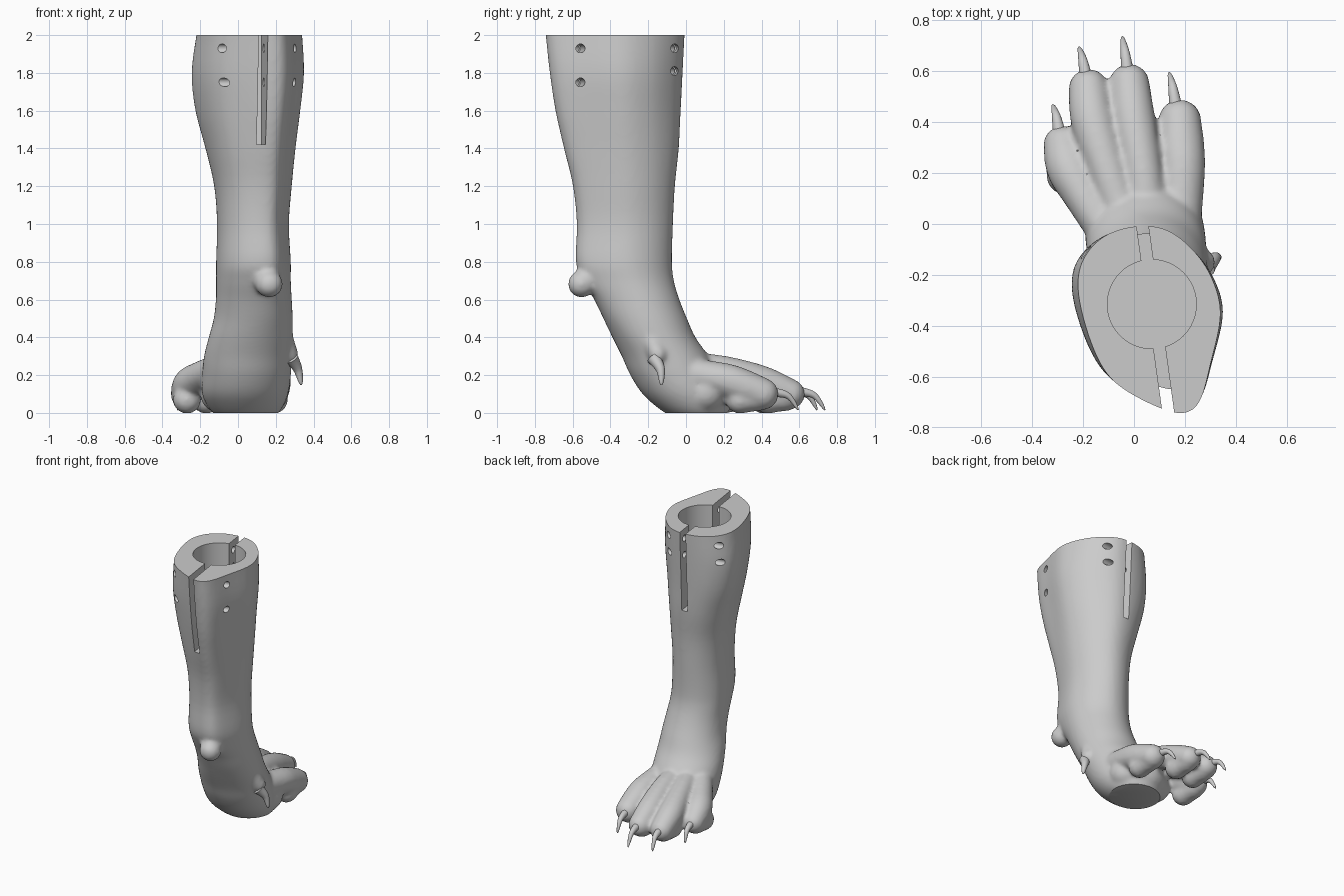
import bpy, bmesh, math
from mathutils import Vector, Matrix

cube = bpy.data.objects.get("Cube")
if cube:
    bpy.data.objects.remove(cube)

grey = bpy.data.materials.new("plain_grey")
grey.use_nodes = True
grey.diffuse_color = (0.6, 0.6, 0.6, 1)
grey.node_tree.nodes["Principled BSDF"].inputs["Base Color"].default_value = (0.6, 0.6, 0.6, 1)


def make_object(name, bm):
    bmesh.ops.recalc_face_normals(bm, faces=bm.faces)
    mesh = bpy.data.meshes.new(name)
    bm.to_mesh(mesh)
    bm.free()
    mesh.materials.append(grey)
    obj = bpy.data.objects.new(name, mesh)
    bpy.context.collection.objects.link(obj)
    return obj


def smooth(obj, angle):
    bpy.ops.object.select_all(action='DESELECT')
    obj.select_set(True)
    bpy.context.view_layer.objects.active = obj
    bpy.ops.object.shade_smooth_by_angle(angle=math.radians(angle))


def catmull(points, steps, closed=False):
    """Smooth curve through points of any dimension."""
    pts = [Vector(p) for p in points]
    n = len(pts)
    pick = (lambda i: pts[i % n]) if closed else (lambda i: pts[max(0, min(n - 1, i))])
    out = []
    for i in range(n if closed else n - 1):
        a, b, c, d = (pick(i + k) for k in (-1, 0, 1, 2))
        for s in range(steps):
            t = s / steps
            out.append(0.5 * (2 * b + (c - a) * t + (2 * a - 5 * b + 4 * c - d) * t * t
                              + (3 * b - a - 3 * c + d) * t ** 3))
    return out if closed else out + [pts[-1]]


def loft(bm, rings):
    loops = [[bm.verts.new(p) for p in ring] for ring in rings]
    for a, b in zip(loops, loops[1:]):
        for i in range(len(a)):
            j = (i + 1) % len(a)
            bm.faces.new((a[i], a[j], b[j], b[i]))
    bm.faces.new(loops[0][::-1])
    bm.faces.new(loops[-1])


def blob_chain(bm, points, steps=7):
    """Overlapping balls along a path of (x, y, z, radius)."""
    for p in catmull(points, steps):
        bmesh.ops.create_icosphere(bm, subdivisions=3, radius=p[3],
                                   matrix=Matrix.Translation(p[:3]))


# Leg: egg-shaped outline fitted to the extents of each level
egg = [(0.0, -.01), (-.12, -.05), (-.2, -.14), (-.22, -.25), (-.19, -.4), (-.13, -.55),
       (-.05, -.64), (.1, -.72), (.2, -.74), (.26, -.69), (.3, -.55), (.34, -.35),
       (.3, -.2), (.22, -.09), (.12, -.02)]
egg = [((x - .06) / .28, (y + .375) / .365) for x, y in catmull(egg, 4, True)]

# z, x min, x max, y min, y max, amount of egg shape
levels = [(-.03, -.1, .18, -.06, .2, 0), (.02, -.15, .23, -.14, .23, 0),
          (.1, -.19, .265, -.23, .23, 0), (.2, -.19, .28, -.295, .18, 0),
          (.3, -.18, .285, -.34, .12, 0), (.4, -.155, .29, -.39, .05, 0),
          (.5, -.13, .29, -.44, .005, .1), (.6, -.12, .285, -.49, -.035, .2),
          (.7, -.12, .28, -.55, -.065, .4), (.8, -.12, .28, -.59, -.075, .5),
          (1.0, -.115, .27, -.585, -.07, .5), (1.2, -.13, .285, -.605, -.06, .6),
          (1.4, -.175, .305, -.65, -.04, .8), (1.6, -.225, .33, -.69, -.03, 1),
          (1.8, -.245, .35, -.72, -.02, 1), (2.0, -.22, .34, -.742, -.01, 1),
          (2.06, -.21, .335, -.75, -.008, 1)]

bm = bmesh.new()
rings = []
for z, x0, x1, y0, y1, k in catmull(levels, 4):
    ring = []
    for u, v in egg:
        r = math.hypot(u, v)
        u2, v2 = u / r + (u - u / r) * k, v / r + (v - v / r) * k
        ring.append(((x0 + x1) / 2 + u2 * (x1 - x0) / 2, (y0 + y1) / 2 + v2 * (y1 - y0) / 2, z))
    rings.append(ring)
loft(bm, rings)

# Toes, each running from the instep to a rounded tip
toes = [[(-.09, -.05, .24, .08), (-.2, .12, .19, .083), (-.255, .22, .15, .09), (-.28, .31, .1, .077)],
        [(-.03, 0, .25, .075), (-.1, .2, .22, .078), (-.16, .4, .16, .088), (-.178, .53, .1, .08)],
        [(.06, 0, .25, .075), (.035, .2, .225, .078), (0, .4, .165, .086), (-.018, .55, .1, .08)],
        [(.18, 0, .21, .085), (.19, .2, .175, .09), (.185, .3, .14, .093), (.18, .405, .1, .085)]]
for toe in toes:
    blob_chain(bm, toe)
    x, y, z, r = toe[-1]
    blob_chain(bm, [(x + .01, y - .12, .07, .075), (x, y - .02, .08, .07)], 3)

# Main pad, heel knob and dewclaw bulge
blob_chain(bm, [(-.1, .1, .1, .1), (.03, .17, .1, .1), (.16, .1, .11, .11)])
blob_chain(bm, [(.13, -.47, .74, .08), (.165, -.553, .682, .072)], 4)
blob_chain(bm, [(.235, -.2, .42, .05), (.27, -.15, .31, .05)], 5)
leg = make_object("leg_and_paw", bm)

remesh = leg.modifiers.new("blend", 'REMESH')
remesh.mode = 'VOXEL'
remesh.voxel_size = 0.013
relax = leg.modifiers.new("relax", 'SMOOTH')
relax.factor = 0.5
relax.iterations = 7

# Cutters: flat ends, socket bore, clamp slot and bolt holes
cutters = []


def cutter(name, matrix, radius=None):
    bm = bmesh.new()
    if radius:
        bmesh.ops.create_cone(bm, cap_ends=True, segments=48, radius1=radius, radius2=radius,
                              depth=1, matrix=matrix)
    else:
        bmesh.ops.create_cube(bm, size=1, matrix=matrix)
    obj = make_object(name, bm)
    obj.hide_render = True
    cutters.append(obj)
    mod = leg.modifiers.new(name, 'BOOLEAN')
    mod.operation = 'DIFFERENCE'
    mod.solver = 'EXACT'
    mod.object = obj


def box(x, y, z, sx, sy, sz, turn=0):
    return (Matrix.Translation((x, y, z)) @ Matrix.Rotation(turn, 4, 'Z')
            @ Matrix.Diagonal((sx, sy, sz, 1)))


TURN = 0.138
FLOOR = 1.42
cutter("top_trim", box(0, 0, 2.5, 3, 3, 1))
cutter("sole_trim", box(0, 0, -.5, 3, 3, 1))
cutter("bore_cut", Matrix.Translation((.07, -.315, FLOOR + .5)), .175)
cutter("slot_cut", box(.0835, -.37, FLOOR + .5, .046, 1.2, 1, TURN))
for x, y, z in ((.11, -.585, 1.93), (.11, -.585, 1.75), (.04, -.08, 1.93), (.04, -.08, 1.81)):
    cutter("bolt_hole_cut", Matrix.Translation((x, y, z)) @ Matrix.Rotation(TURN, 4, 'Z')
           @ Matrix.Rotation(math.pi / 2, 4, 'Y'), .023)

# Bake the cuts so that the shading can keep the cut edges sharp
graph = bpy.context.evaluated_depsgraph_get()
baked = bpy.data.meshes.new_from_object(leg.evaluated_get(graph))
leg.modifiers.clear()
leg.data = baked
baked.materials.clear()
baked.materials.append(grey)
for obj in cutters:
    bpy.data.objects.remove(obj)
smooth(leg, 40)


# Claws: curved tapering horns
def claw(name, base, tip, radius, lift):
    base, tip = Vector(base), Vector(tip)
    mid = (base + tip) / 2 + Vector(lift)
    path = catmull([base, mid, tip], 7)
    bm = bmesh.new()
    rings = []
    for i, p in enumerate(path):
        t = i / (len(path) - 1)
        ahead = path[min(i + 1, len(path) - 1)] - path[max(i - 1, 0)]
        turn = ahead.to_track_quat('Z', 'Y')
        r = radius * math.sqrt(1.02 - t) * (1 - .25 * t)
        rings.append([p + turn @ Vector((r * math.cos(a), r * math.sin(a), 0))
                      for a in (math.tau * k / 16 for k in range(16))])
    loft(bm, rings)
    smooth(make_object(name, bm), 50)


claw("outer_right_claw", (-.292, .35, .11), (-.319, .468, .015), .027, (0, .015, .028))
claw("inner_right_claw", (-.188, .57, .115), (-.216, .695, .015), .027, (0, .015, .028))
claw("inner_left_claw", (-.025, .59, .115), (-.046, .736, .015), .027, (0, .015, .028))
claw("outer_left_claw", (.165, .455, .11), (.138, .595, .015), .027, (0, .015, .028))
claw("dewclaw", (.283, -.17, .29), (.335, -.13, .148), .038, (.008, .015, .01))
